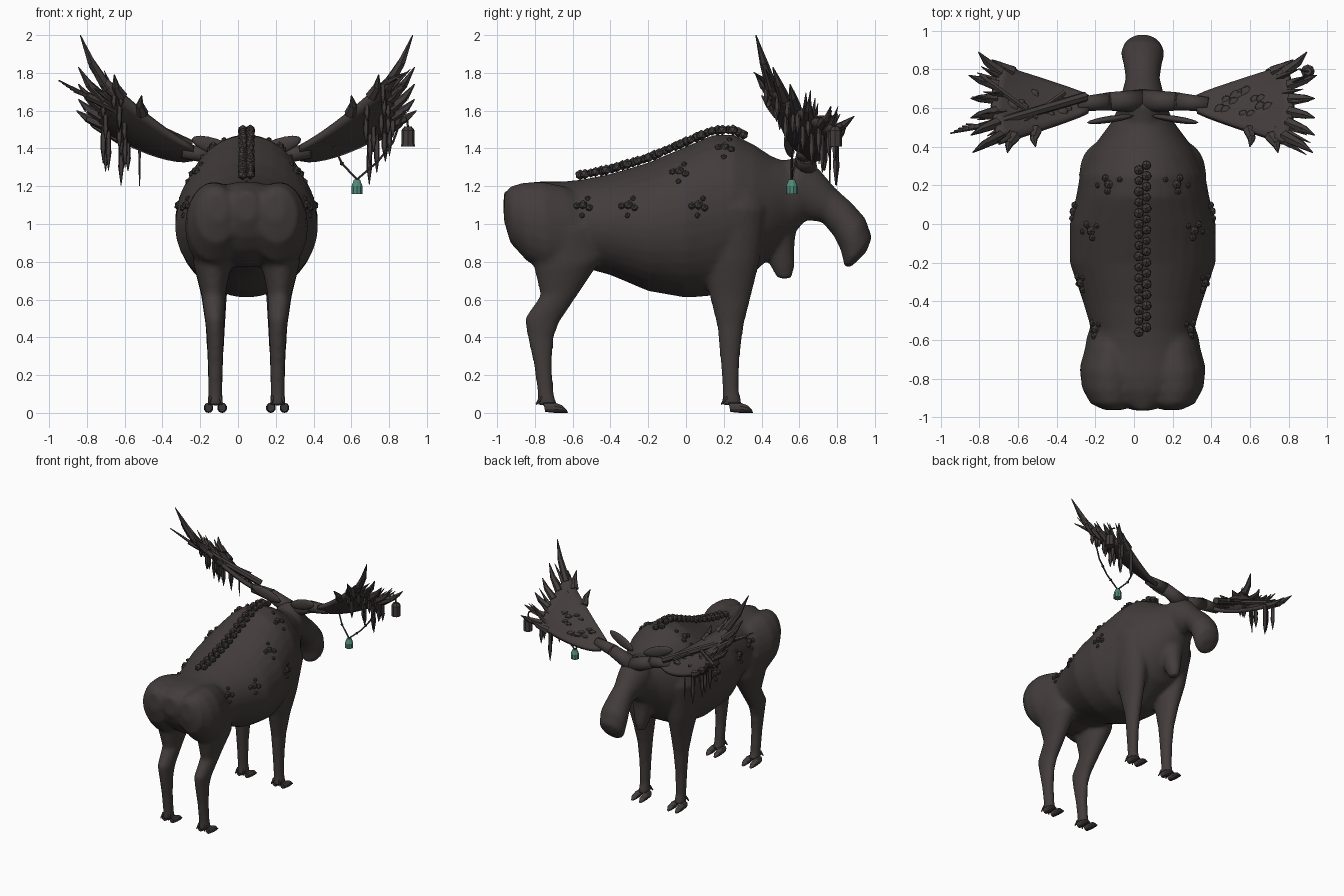
import bpy, bmesh, math, random
from mathutils import Vector, Matrix
from mathutils.bvhtree import BVHTree

random.seed(4)
cube = bpy.data.objects.get("Cube")
if cube:
    bpy.data.objects.remove(cube)
CX = 0.045  # symmetry line of the animal


def material(name, rgb):
    m = bpy.data.materials.new(name)
    m.use_nodes = True
    m.diffuse_color = (*rgb, 1)
    m.node_tree.nodes["Principled BSDF"].inputs["Base Color"].default_value = (*rgb, 1)
    return m


HIDE = material("dark brown hide", (0.056, 0.046, 0.045))
TEAL = material("muted teal", (0.085, 0.25, 0.19))


def finish(name, bm, mat=HIDE, smooth=False):
    bmesh.ops.recalc_face_normals(bm, faces=bm.faces)
    me = bpy.data.meshes.new(name)
    bm.to_mesh(me)
    bm.free()
    me.materials.append(mat)
    ob = bpy.data.objects.new(name, me)
    bpy.context.collection.objects.link(ob)
    if smooth:
        me.shade_smooth()
    return ob


def loft(bm, rows, n=20):
    """Elliptical rings; each row is y,z of one edge, y,z of the other, half width, x."""
    rings = []
    for y1, z1, y2, z2, w, x in rows:
        ring = []
        for i in range(n):
            a = math.tau * i / n
            t = 0.5 - 0.5 * math.cos(a)
            ring.append(bm.verts.new((x + w * math.sin(a), y1 + (y2 - y1) * t, z1 + (z2 - z1) * t)))
        rings.append(ring)
    for a, b in zip(rings, rings[1:]):
        for i in range(n):
            j = (i + 1) % n
            bm.faces.new((a[i], a[j], b[j], b[i]))
    bm.faces.new(rings[0])
    bm.faces.new(rings[-1])


def taper(bm, p, q, r1, r2, seg=6):
    p, q = Vector(p), Vector(q)
    d = q - p
    mat = Matrix.Translation((p + q) / 2) @ d.to_track_quat('Z', 'Y').to_matrix().to_4x4()
    bmesh.ops.create_cone(bm, cap_ends=True, segments=seg, radius1=r1, radius2=r2,
                          depth=d.length, matrix=mat)


def rope(bm, pts, r):
    for p, q in zip(pts, pts[1:]):
        taper(bm, p, q, r, r, 5)


def pebble(bm, p, r, squash=1.0):
    mat = Matrix.Translation(p) @ Matrix.Rotation(random.uniform(0, 3), 4, 'Z') @ Matrix.Diagonal((r, r, r * squash, 1))
    bmesh.ops.create_icosphere(bm, subdivisions=1, radius=1, matrix=mat)


# torso and neck
bm = bmesh.new()
torso = [(-.965, 1.17, 1.02, .05), (-.92, 1.19, .93, .14), (-.86, 1.215, .86, .22), (-.78, 1.225, .80, .27),
         (-.65, 1.225, .77, .275), (-.55, 1.235, .77, .265), (-.4, 1.265, .73, .31), (-.2, 1.325, .645, .378),
         (0, 1.41, .61, .378), (.14, 1.47, .62, .345), (.25, 1.475, .68, .325), (.36, 1.42, .74, .28),
         (.45, 1.36, .83, .22), (.53, 1.33, .92, .16), (.62, 1.30, 1.0, .12)]
loft(bm, [(y, t, y, b, w, CX) for y, t, b, w in torso], 32)
# head with hanging muzzle
head = [(.48, 1.33, .50, 1.06, .10), (.62, 1.36, .55, 1.02, .13), (.71, 1.285, .63, 1.02, .11),
        (.79, 1.19, .72, 1.01, .088), (.88, 1.11, .78, .94, .10), (.95, 1.03, .82, .86, .113),
        (.985, .93, .84, .77, .10), (.955, .85, .87, .77, .05)]
loft(bm, [(*r, CX) for r in head])
# throat dewlap
dewlap = [(.34, .98, .60, 1.06, .11), (.42, .86, .575, .9, .075), (.45, .77, .575, .78, .05), (.485, .71, .56, .71, .03)]
loft(bm, [(*r, CX) for r in dewlap])
# legs with shoulders and haunches
front_leg = [(.13, 1.3, .36, 1.3, .09, .17), (.08, 1.08, .43, 1.08, .125, .205), (.09, .8, .39, .8, .10, .185),
             (.125, .62, .345, .62, .068, .172), (.165, .46, .305, .46, .052, .165), (.18, .3, .285, .3, .043, .165),
             (.195, .12, .28, .12, .038, .165), (.19, .04, .30, .04, .042, .165)]
hind_leg = [(-.84, .92, -.47, 1.0, .12, .18), (-.80, .75, -.45, .81, .10, .18), (-.77, .62, -.55, .66, .066, .175),
            (-.855, .5, -.67, .48, .052, .168), (-.84, .41, -.70, .4, .045, .165), (-.805, .25, -.71, .25, .04, .165),
            (-.785, .1, -.70, .1, .038, .165), (-.79, .04, -.68, .04, .042, .165)]
haunch = [(-.96, 1.16, -.965, 1.02, .05, .15), (-.93, 1.2, -.93, .9, .11, .16), (-.86, 1.22, -.84, .80, .145, .17),
          (-.76, 1.225, -.73, .75, .155, .172), (-.64, 1.2, -.58, .76, .13, .16), (-.5, 1.12, -.45, .84, .08, .16)]
for s in (-1, 1):
    for part in (front_leg, hind_leg, haunch):
        loft(bm, [(*r[:5], CX + s * r[5]) for r in part])
body = finish("body", bm, smooth=True)
fuse = body.modifiers.new("fuse", 'REMESH')
fuse.mode, fuse.voxel_size, fuse.use_smooth_shade = 'VOXEL', 0.015, True
relax = body.modifiers.new("relax", 'SMOOTH')
relax.factor, relax.iterations = 0.5, 6

# cloven hooves and dewclaws
bm = bmesh.new()
for s in (-1, 1):
    for y in (.245, -.735):
        for t in (-1, 1):
            x = CX + s * .165 + t * .036
            loft(bm, [(y - .02, .055, y - .01, .005, .02, x), (y + .04, .055, y + .04, 0, .026, x),
                      (y + .08, .04, y + .09, 0, .023, x), (y + .105, .015, y + .11, 0, .012, x)], 10)
            taper(bm, (x - t * .01, y - .03, .085), (x, y - .058, .045), .012, .004)
finish("hooves", bm)

# ears
bm = bmesh.new()
for s in (-1, 1):
    a, b = Vector((CX + s * .05, .56, 1.37)), Vector((CX + s * .285, .525, 1.45))
    rot = (b - a).to_track_quat('X', 'Z').to_matrix().to_4x4()
    bmesh.ops.create_uvsphere(bm, u_segments=12, v_segments=8, radius=1, matrix=Matrix.Translation(
        (a + b) / 2) @ rot @ Matrix.Diagonal((.13, .018, .042, 1)))
finish("ears", bm, smooth=True)


def palm_point(s, u, v):
    half = .04 + .16 * u ** .9
    z = 1.375 + .25 * u ** 1.4 - v * (.03 + .105 * u ** .8) - .03 * u * (1 - v * v)
    return Vector((CX + s * (.28 + .5 * u - .04 * u * v * v), .62 + v * half, z))


# antler beams and palms
for s, side in ((-1, "right"), (1, "left")):
    bm = bmesh.new()
    nu, nv = 10, 8
    grid = [[bm.verts.new(palm_point(s, i / nu, 2 * j / nv - 1)) for j in range(nv + 1)] for i in range(nu + 1)]
    for i in range(nu):
        for j in range(nv):
            bm.faces.new((grid[i][j], grid[i][j + 1], grid[i + 1][j + 1], grid[i + 1][j]))
    palm = finish(side + "_antler_palm", bm, smooth=True)
    thick = palm.modifiers.new("thickness", 'SOLIDIFY')
    thick.thickness, thick.offset = .03, 0
    bm = bmesh.new()
    taper(bm, (CX, .635, 1.29), (CX + s * .19, .635, 1.365), .062, .046, 12)
    taper(bm, (CX + s * .17, .635, 1.36), (CX + s * .34, .62, 1.385), .047, .036, 12)
    finish(side + "_antler_beam", bm, smooth=True)

    # tines round the palm edge
    bm = bmesh.new()
    tines = [(.97, -.85, .88, .37, 2.0), (.97, -.5, .89, .46, 1.83), (.97, -.2, .89, .55, 1.74), (.97, .15, .89, .65, 1.66),
             (.97, .5, .9, .77, 1.6), (.97, .85, .85, .89, 1.57), (.82, -.95, .70, .37, 1.79),
             (.58, -.95, .555, .40, 1.68), (.85, .95, .78, .85, 1.53)]
    for u, v, d, y, z in tines:
        tip = Vector((CX + s * d, y, z))
        base = palm_point(s, u, v)
        mid = base.lerp(tip, .5) + Vector((s * .012, 0, -.005))
        taper(bm, base, mid, .032, .022)
        taper(bm, mid, tip, .022, .003)
    for k in range(14):
        base = palm_point(s, random.uniform(.85, 1), random.uniform(-1, 1))
        lean = Vector((s * random.uniform(.04, .12), (base.y - .62) * .35, random.uniform(.04, .15)))
        taper(bm, base, base + lean, .019, .002, 5)
    finish(side + "_antler_tines", bm)

    # hanging moss strands, longest along the front edge
    bm = bmesh.new()
    for k in range(15):
        v = 2 * k / 14 - 1
        base = palm_point(s, random.uniform(.72, 1), v)
        drop = random.uniform(.1, .2) + .05 * v
        waist = base - Vector((0, 0, drop * .6))
        taper(bm, base, waist, .012, .016, 5)
        taper(bm, waist, base - Vector((0, 0, drop)), .016, .002, 5)
    base = palm_point(s, .62, .98)
    if s < 0:
        taper(bm, base, (base.x, base.y, 1.2), .008, .003, 5)
    finish(side + "_antler_moss", bm)

    # lichen lumps on the palm
    bm = bmesh.new()
    for k in range(14):
        pebble(bm, palm_point(s, random.uniform(.2, .8), random.uniform(-.5, .6)) + Vector((0, 0, .014)),
               random.uniform(.022, .04), .35)
    finish(side + "_antler_lichen", bm)

# broken branch caught on the right antler
bm = bmesh.new()
taper(bm, (-.25, .66, 1.42), (-.80, .50, 1.68), .026, .022, 7)
for k in range(5):
    taper(bm, (-.78, .505, 1.67), (-.95 + .02 * k, .47 + .012 * k, 1.76 - .015 * k), .011, .004, 5)
taper(bm, (-.36, .68, 1.46), (-.62, .50, 1.61), .014, .01)
taper(bm, (-.80, .77, 1.56), (-.5, .55, 1.55), .018, .012)
finish("caught_branch", bm)

# cord with pendant bell, and small hanging lantern on the left antler
bm = bmesh.new()
rope(bm, [(.50, .60, 1.43), (.55, .58, 1.32), (.63, .56, 1.235), (.74, .56, 1.33), (.82, .57, 1.43), (.88, .58, 1.6)], .006)
rope(bm, [(.86, .80, 1.58), (.895, .79, 1.56), (.9, .79, 1.5)], .006)
for p in ((.55, .58, 1.32), (.70, .56, 1.295), (.78, .565, 1.38)):
    pebble(bm, p, .012)
finish("cords", bm)
bm = bmesh.new()
taper(bm, (.63, .56, 1.16), (.63, .56, 1.2), .031, .031, 10)
taper(bm, (.63, .56, 1.2), (.63, .56, 1.235), .031, .017, 10)
finish("pendant_bell", bm, TEAL)
bm = bmesh.new()
taper(bm, (.9, .79, 1.41), (.9, .79, 1.495), .036, .034, 8)
taper(bm, (.9, .79, 1.495), (.9, .79, 1.515), .036, .02, 8)
finish("hanging_lantern", bm)

# fungus knobs along the spine and flanks, seated on the hide
dg = bpy.context.evaluated_depsgraph_get()
hide = BVHTree.FromObject(body, dg)
bm = bmesh.new()
for k in range(16):
    for x, shift in ((-.02, 0), (.02, .025)):
        y = -.56 + .056 * k + shift
        hit = hide.ray_cast(Vector((CX + x, y, 3)), Vector((0, 0, -1)))[0]
        if hit:
            pebble(bm, hit + Vector((0, 0, .028)), random.uniform(.024, .029))
clusters = [(-.55, 1.09), (-.31, 1.09), (.06, 1.09), (-.04, 1.27), (.2, 1.40)]
offsets = [(-.03, .005, .02), (.005, .01, .026), (.038, -.005, .021), (0, -.045, .016), (.03, .045, .016)]
for s in (-1, 1):
    for cy, cz in clusters:
        for dy, dz, r in offsets:
            hit = hide.ray_cast(Vector((CX + s * 2, cy + dy, cz + dz)), Vector((-s, 0, 0)))[0]
            if hit:
                pebble(bm, hit, r)
finish("fungus_knobs", bm)
